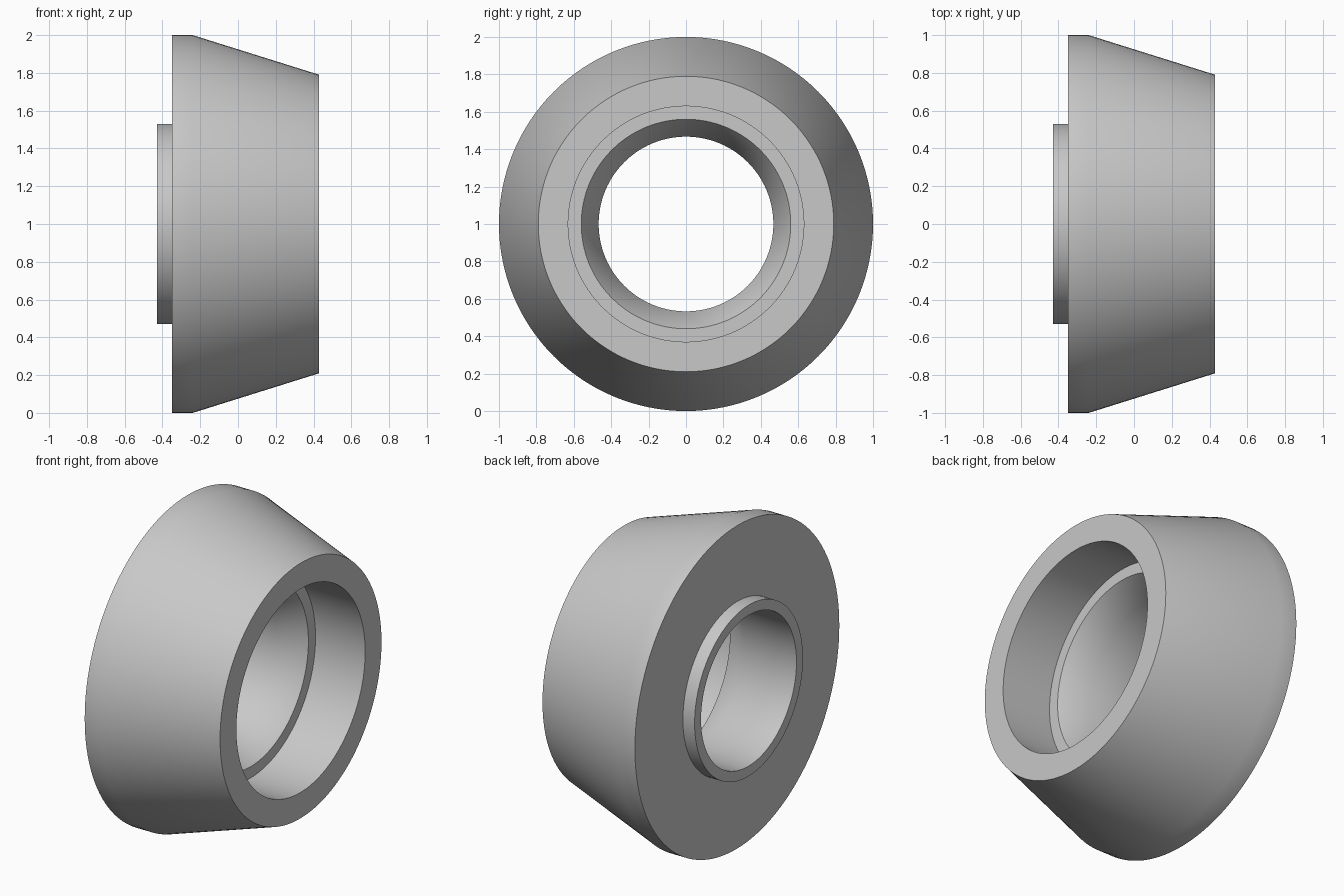
import bpy
import bmesh
import math
from mathutils import Matrix, Vector

cube = bpy.data.objects.get("Cube")
if cube:
    bpy.data.objects.remove(cube, do_unlink=True)

SEGMENTS = 128

# Plain grey material
grey = bpy.data.materials.new("plain_grey")
grey.use_nodes = True
colour = (0.58, 0.58, 0.58, 1.0)
grey.diffuse_color = colour
grey.node_tree.nodes["Principled BSDF"].inputs["Base Color"].default_value = colour


def revolve(name, profile, material):
    """Turn a closed (x, radius) profile around the x axis."""
    bm = bmesh.new()
    rings = []
    for i in range(SEGMENTS):
        turn = Matrix.Rotation(math.tau * i / SEGMENTS, 3, 'X')
        rings.append([bm.verts.new(turn @ Vector((x, 0, r))) for x, r in profile])
    count = len(profile)
    for i, ring in enumerate(rings):
        following = rings[(i + 1) % SEGMENTS]
        for j in range(count):
            k = (j + 1) % count
            bm.faces.new((ring[j], ring[k], following[k], following[j]))
    bmesh.ops.recalc_face_normals(bm, faces=bm.faces)
    mesh = bpy.data.meshes.new(name)
    bm.to_mesh(mesh)
    bm.free()
    mesh.materials.append(material)
    obj = bpy.data.objects.new(name, mesh)
    bpy.context.collection.objects.link(obj)
    obj.location.z = 1
    bpy.ops.object.select_all(action='DESELECT')
    obj.select_set(True)
    bpy.context.view_layer.objects.active = obj
    bpy.ops.object.shade_smooth_by_angle(angle=math.radians(35))
    return obj


# Tapered collar: rear boss, outer cone, front rim, counterbore and flared bore
revolve("tapered_collar", [
    (-0.43, 0.467), (-0.43, 0.53), (-0.35, 0.53),   # boss
    (-0.35, 1.0), (-0.24, 1.0), (0.43, 0.79),       # outer wall
    (0.43, 0.63), (0.09, 0.63),                     # rim and counterbore
    (0.09, 0.56), (-0.07, 0.467),                   # ledge and flare
], grey)
